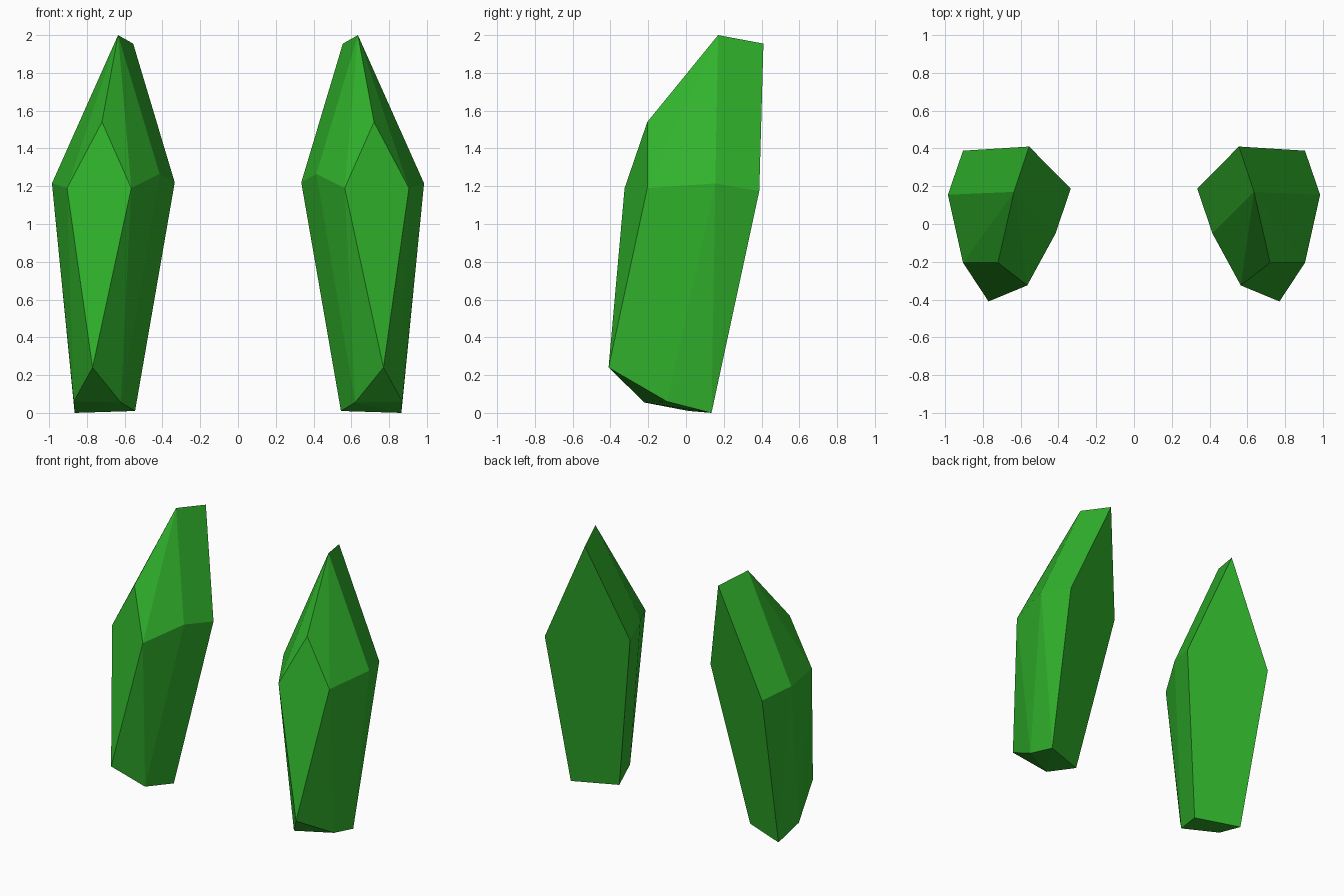
import bpy
import bmesh
import math

if "Cube" in bpy.data.objects:
    bpy.data.objects.remove(bpy.data.objects["Cube"])

green = bpy.data.materials.new("crystal_green")
green.diffuse_color = (0.03, 0.45, 0.025, 1.0)
green.use_nodes = True
green.node_tree.nodes["Principled BSDF"].inputs["Base Color"].default_value = green.diffuse_color

# Corner rings of one crystal, from tip to foot
ridge = [(0.635, 0.17, 2.0), (0.555, 0.41, 1.955), (0.72, -0.205, 1.54)]
girdle = [(0.985, 0.155, 1.215), (0.905, 0.388, 1.175), (0.335, 0.187, 1.22),
          (0.415, -0.05, 1.265), (0.565, -0.325, 1.19), (0.905, -0.205, 1.19)]
foot = [(0.77, -0.41, 0.24), (0.87, -0.10, 0.06), (0.865, 0.135, 0.0),
        (0.545, 0.015, 0.01), (0.62, -0.22, 0.055)]


def crystal(name, side):
    # Wrap the corners in a convex hull, then merge coplanar triangles into facets
    bm = bmesh.new()
    for x, y, z in ridge + girdle + foot:
        bm.verts.new((x * side, y, z))
    bmesh.ops.convex_hull(bm, input=bm.verts[:])
    bmesh.ops.dissolve_limit(bm, angle_limit=math.radians(3),
                             verts=bm.verts[:], edges=bm.edges[:])
    bmesh.ops.recalc_face_normals(bm, faces=bm.faces[:])
    mesh = bpy.data.meshes.new(name)
    bm.to_mesh(mesh)
    bm.free()
    mesh.materials.append(green)
    obj = bpy.data.objects.new(name, mesh)
    bpy.context.collection.objects.link(obj)
    return obj


# Mirrored pair
crystal("right_crystal", 1)
crystal("left_crystal", -1)
